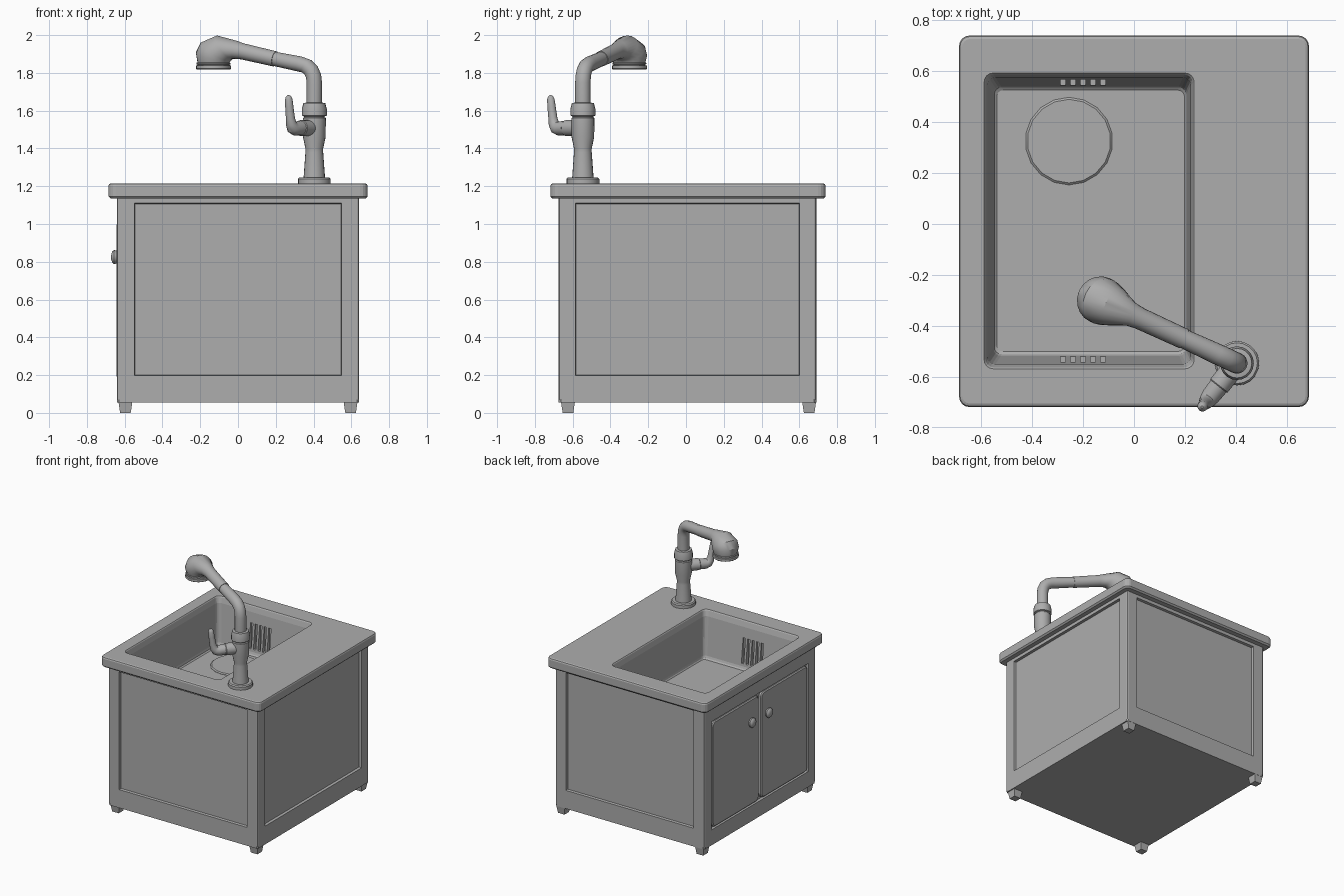
import bpy, bmesh
from math import sin, cos, pi, radians
from mathutils import Vector, Matrix

if "Cube" in bpy.data.objects:
    bpy.data.objects.remove(bpy.data.objects["Cube"])

CY = 0.008  # y centre of the cabinet
grey = bpy.data.materials.new("dark_grey")
grey.diffuse_color = (0.42, 0.42, 0.42, 1)
grey.use_nodes = True
grey.node_tree.nodes["Principled BSDF"].inputs["Base Color"].default_value = grey.diffuse_color


def finish(name, bm):
    bmesh.ops.recalc_face_normals(bm, faces=bm.faces)
    me = bpy.data.meshes.new(name)
    bm.to_mesh(me)
    bm.free()
    me.materials.append(grey)
    ob = bpy.data.objects.new(name, me)
    bpy.context.collection.objects.link(ob)
    return ob


def skin(name, rings):
    """Bridge rings of equal length and cap both ends."""
    bm = bmesh.new()
    vs = [[bm.verts.new(p) for p in ring] for ring in rings]
    n = len(vs[0])
    for a, b in zip(vs, vs[1:]):
        for i in range(n):
            j = (i + 1) % n
            bm.faces.new((a[i], a[j], b[j], b[i]))
    bm.faces.new(vs[0])
    bm.faces.new(vs[-1])
    return finish(name, bm)


def rounded_stack(name, loops, mat=Matrix(), seg=4):
    """Stack of rounded rectangles (x0, x1, y0, y1, radius, height)."""
    rings = []
    for x0, x1, y0, y1, r, h in loops:
        ring = []
        corners = ((x1 - r, y1 - r), (x0 + r, y1 - r), (x0 + r, y0 + r), (x1 - r, y0 + r))
        for k, (cx, cy) in enumerate(corners):
            for s in range(seg + 1):
                a = pi / 2 * (k + s / seg)
                ring.append(mat @ Vector((cx + r * cos(a), cy + r * sin(a), h)))
        rings.append(ring)
    return skin(name, rings)


def sweep(name, origin, direction, sections, n=20):
    """Round sections (t, z, tilt, radius) in the vertical plane along direction."""
    o, d, up = Vector(origin), Vector(direction).normalized(), Vector((0, 0, 1))
    side = d.cross(up)
    rings = []
    for t, z, a, r in sections:
        a = radians(a)
        c, nrm = o + d * t + up * z, -sin(a) * d + cos(a) * up
        rings.append([c + r * (cos(2 * pi * i / n) * side + sin(2 * pi * i / n) * nrm)
                      for i in range(n)])
    ob = skin(name, rings)
    smooth.append(ob)
    return ob


def lathe(name, origin, profile, n=20):
    return sweep(name, origin, (1, 0, 0), [(0, z, 90, r) for r, z in profile], n)


smooth = []

# Cabinet body, open under the counter, three recessed panels and a door opening
bm = bmesh.new()
bmesh.ops.create_cube(bm, size=1)
for v in bm.verts:
    v.co = (v.co.x * 1.282, CY + v.co.y * 1.364, 0.6 + v.co.z * 1.09)
for n, z0, z1, half in (((0, -1, 0), 0.197, 1.11, 0.549), ((0, 1, 0), 0.197, 1.11, 0.549),
                        ((1, 0, 0), 0.197, 1.11, 0.594), ((-1, 0, 0), 0.175, 1.015, 0.594)):
    f = next(f for f in bm.faces if f.normal.dot(Vector(n)) > 0.9 and f.calc_area() > 1)
    bmesh.ops.inset_individual(bm, faces=[f], thickness=0.08)
    for v in f.verts:
        v.co.z = z1 if v.co.z > 0.6 else z0
        if n[0]:
            v.co.y = CY + (half if v.co.y > CY else -half)
        else:
            v.co.x = half if v.co.x > 0 else -half
    bmesh.ops.inset_individual(bm, faces=[f], thickness=0.004, depth=-0.02)
bm.normal_update()
bmesh.ops.delete(bm, geom=[f for f in bm.faces if f.normal.z > 0.9 and f.calc_area() > 1],
                 context='FACES_ONLY')
posts = [e for e in bm.edges if abs(e.verts[0].co.z - e.verts[1].co.z) > 1.05]
bmesh.ops.bevel(bm, geom=posts, offset=0.012, segments=2, affect='EDGES', profile=0.5)
finish("cabinet_body", bm)

# Counter with sunken basin, one closed shell
counter = rounded_stack("counter_and_basin", [
    (-0.57, 0.225, -0.54, 0.565, 0.04, 0.83),
    (-0.62, 0.265, -0.60, 0.625, 0.04, 1.135),
    (-0.675, 0.675, -0.707, 0.728, 0.03, 1.135),
    (-0.686, 0.686, -0.718, 0.739, 0.04, 1.146),
    (-0.686, 0.686, -0.718, 0.739, 0.04, 1.202),
    (-0.682, 0.682, -0.714, 0.735, 0.037, 1.211),
    (-0.673, 0.673, -0.705, 0.726, 0.03, 1.215),
    (-0.588, 0.236, -0.568, 0.592, 0.035, 1.215),
    (-0.583, 0.231, -0.562, 0.586, 0.033, 1.208),
    (-0.574, 0.222, -0.55, 0.575, 0.03, 1.17),
    (-0.552, 0.207, -0.517, 0.542, 0.03, 0.88),
    (-0.548, 0.204, -0.511, 0.536, 0.028, 0.865),
    (-0.538, 0.198, -0.50, 0.525, 0.025, 0.857)])

# Overflow slots cut in both end walls
bm = bmesh.new()
for i in range(5):
    for y in (0.548, -0.523):
        m = Matrix.Translation((-0.278 + 0.039 * i, y, 0.995)) @ Matrix.Diagonal((0.02, 0.06, 0.19, 1))
        bmesh.ops.create_cube(bm, size=1, matrix=m)
cutter = finish("slot_cutter", bm)
cutter.hide_render = True
mod = counter.modifiers.new("slots", 'BOOLEAN')
mod.operation, mod.solver, mod.object = 'DIFFERENCE', 'EXACT', cutter
bpy.context.view_layer.objects.active = counter
bpy.ops.object.modifier_apply(modifier=mod.name)
bpy.data.objects.remove(cutter)

# Drain plate
lathe("drain_plate", (-0.255, 0.325, 0.855),
      [(0.172, -0.01), (0.172, 0.005), (0.164, 0.012)], 18)

# Feet
for sx in (-1, 1):
    for y in (-0.625, 0.652):
        bm = bmesh.new()
        m = Matrix.Translation((sx * 0.596, y, 0.03)) @ Matrix.Rotation(pi / 4, 4, 'Z')
        bmesh.ops.create_cone(bm, segments=4, cap_ends=True, radius1=0.028 * 2 ** 0.5,
                              radius2=0.037 * 2 ** 0.5, depth=0.06, matrix=m)
        finish("foot", bm)

# Doors and knobs on the -x side
to_door = Matrix(((0, 0, -1, 0), (1, 0, 0, 0), (0, 1, 0, 0), (0, 0, 0, 1)))
for s, label in ((-1, "right"), (1, "left")):
    y0, y1 = sorted((CY + s * 0.014, CY + s * 0.584))
    b = 0.008
    rounded_stack(label + "_door", [
        (y0, y1, 0.185, 1.005, 0.035, 0.615),
        (y0, y1, 0.185, 1.005, 0.035, 0.636),
        (y0 + b, y1 - b, 0.185 + b, 1.005 - b, 0.028, 0.643)], to_door)
    sweep(label + "_knob", (-0.636, 0.014 + s * 0.102, 0.825), (-1, 0, 0),
          [(0, 0, 0, 0.028), (0.01, 0, 0, 0.035), (0.02, 0, 0, 0.037),
           (0.029, 0, 0, 0.03), (0.034, 0, 0, 0.018), (0.036, 0, 0, 0.006)], 16)

# Faucet column
base = (0.404, -0.546, 0)
lathe("faucet_flange", base, [(0.087, 1.21), (0.087, 1.238), (0.08, 1.246)])
lathe("faucet_column", base, [
    (0.057, 1.24), (0.055, 1.27), (0.047, 1.38), (0.047, 1.40), (0.06, 1.46), (0.061, 1.56),
    (0.055, 1.565), (0.055, 1.57), (0.066, 1.574), (0.066, 1.61), (0.058, 1.64), (0.04, 1.643)])

# Spout pipe rising and bending over the basin
spout = (-0.534, 0.246, 0)
sweep("spout_pipe", base, spout, [
    (0, 1.63, 90, 0.041), (0, 1.75, 90, 0.041), (0.005, 1.785, 78, 0.041),
    (0.02, 1.815, 58, 0.041), (0.047, 1.836, 36, 0.041), (0.085, 1.847, 16, 0.041),
    (0.225, 1.873, 12, 0.038), (0.235, 1.875, 12, 0.038)])

# Spray head flaring from the pipe to a peak and turning down
sweep("spray_head", base, spout, [
    (0.229, 1.874, 12, 0.041), (0.42, 1.914, 12, 0.043), (0.458, 1.922, 9, 0.048),
    (0.523, 1.936, -35, 0.0755), (0.5755, 1.912, -57, 0.093),
    (0.592, 1.882, -73, 0.0935), (0.588, 1.85, -90, 0.084)])
lathe("spray_ring", (-0.13, -0.30, 0), [
    (0.084, 1.856), (0.09, 1.853), (0.09, 1.846), (0.084, 1.844), (0.084, 1.841),
    (0.093, 1.839), (0.093, 1.822), (0.089, 1.818)])

# Valve and lever
sweep("valve_lever", base, (-0.134, -0.168, 0), [
    (0, 1.508, 0, 0.043), (0.112, 1.508, 0, 0.043), (0.116, 1.508, 0, 0.039),
    (0.165, 1.505, 0, 0.037), (0.186, 1.512, 30, 0.033), (0.197, 1.532, 65, 0.028),
    (0.203, 1.56, 83, 0.024), (0.212, 1.62, 83, 0.022), (0.217, 1.66, 83, 0.02),
    (0.219, 1.675, 83, 0.014), (0.22, 1.682, 83, 0.005)], 16)

# Smooth shading on the round parts only, sharp edges kept
bpy.ops.object.select_all(action='DESELECT')
for ob in smooth:
    ob.select_set(True)
bpy.context.view_layer.objects.active = smooth[0]
bpy.ops.object.shade_smooth_by_angle(angle=radians(35))
